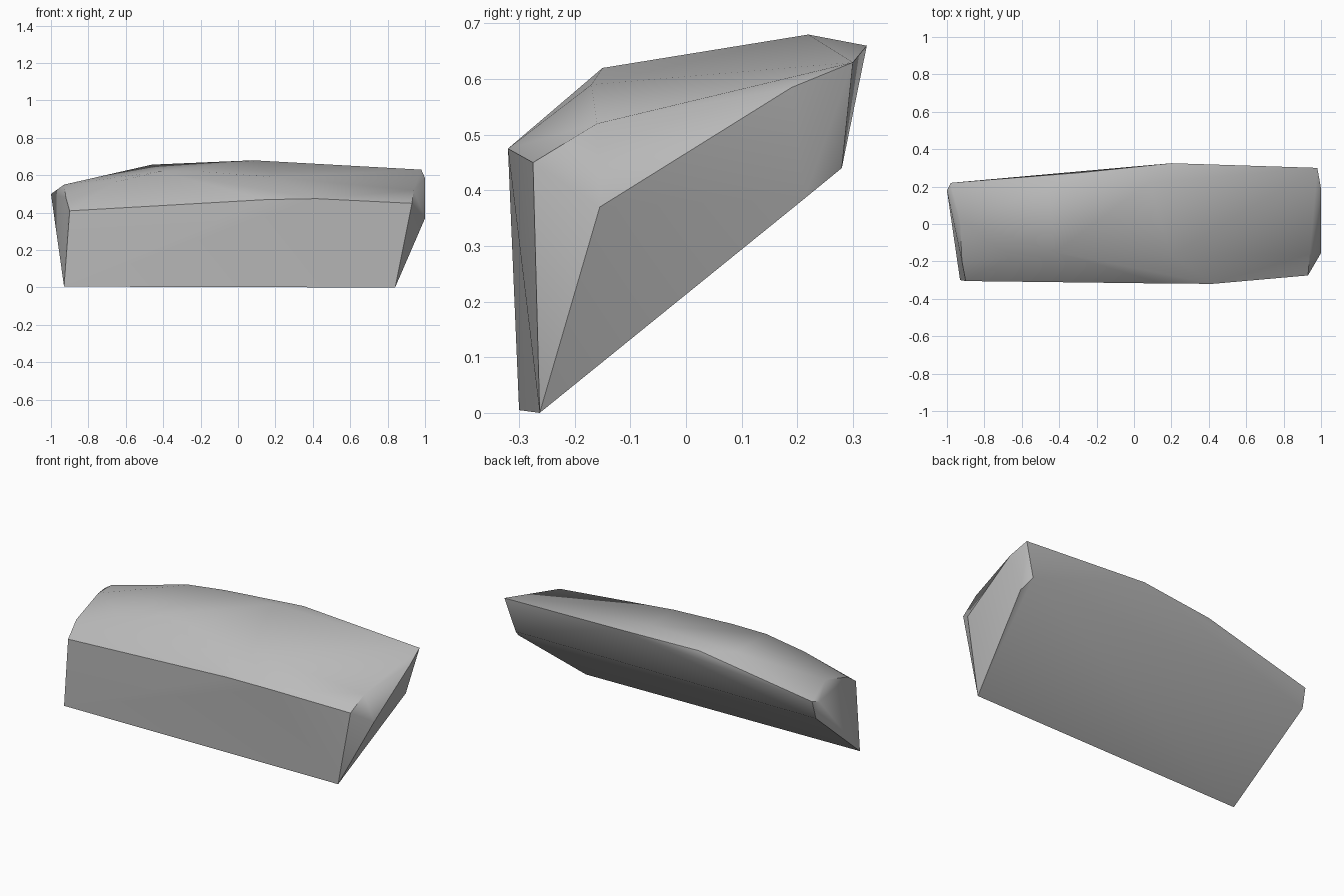
import bpy
import bmesh
from math import radians

cube = bpy.data.objects.get("Cube")
if cube:
    bpy.data.objects.remove(cube, do_unlink=True)

# Stone material
stone = bpy.data.materials.new("stone_grey")
stone.use_nodes = True
grey = (0.5, 0.5, 0.5, 1.0)
stone.diffuse_color = grey
stone.node_tree.nodes["Principled BSDF"].inputs["Base Color"].default_value = grey

# Lengthwise contour lines of the rock, each running from -x to +x
contours = {
    "front_foot": [(-.93, -.3, .005), (.84, -.263, 0)],
    "front_lip": [(-.9, -.305, .41), (.15, -.318, .47), (.42, -.32, .475), (.93, -.275, .45)],
    "shoulder": [(-.92, -.2, .48), (-.65, -.18, .565), (-.42, -.15, .62),
                 (-.2, -.15, .62), (.2, -.17, .59), (.94, -.16, .52)],
    "crown": [(-.93, .02, .55), (-.46, .2, .657), (.08, .22, .68), (.99, .19, .59)],
    "back_ridge": [(-.98, .22, .51), (-.28, .275, .645), (.2, .325, .66), (.98, .3, .63)],
    "back_foot": [(-.985, .19, .4), (.95, .214, .386), (.92, .28, .44)],
    "end_points": [(-1, .18, .5), (1, -.155, .37), (1, .19, .585)],
}

# Wrap the contours in one faceted skin
bm = bmesh.new()
for line in contours.values():
    for point in line:
        bm.verts.new(point)
bmesh.ops.convex_hull(bm, input=bm.verts[:])
loose = [v for v in bm.verts if not v.link_faces]
bmesh.ops.delete(bm, geom=loose, context='VERTS')

# Merge nearly flat triangles into broad facets
bmesh.ops.dissolve_limit(bm, angle_limit=radians(1.5), verts=bm.verts[:], edges=bm.edges[:])
bmesh.ops.recalc_face_normals(bm, faces=bm.faces[:])

mesh = bpy.data.meshes.new("rock_slab")
bm.to_mesh(mesh)
bm.free()
mesh.materials.append(stone)
rock = bpy.data.objects.new("rock_slab", mesh)
bpy.context.collection.objects.link(rock)

# Soft top with crisp edges where the facets turn sharply
bpy.ops.object.select_all(action='DESELECT')
rock.select_set(True)
bpy.context.view_layer.objects.active = rock
bpy.ops.object.shade_smooth_by_angle(angle=radians(40))
